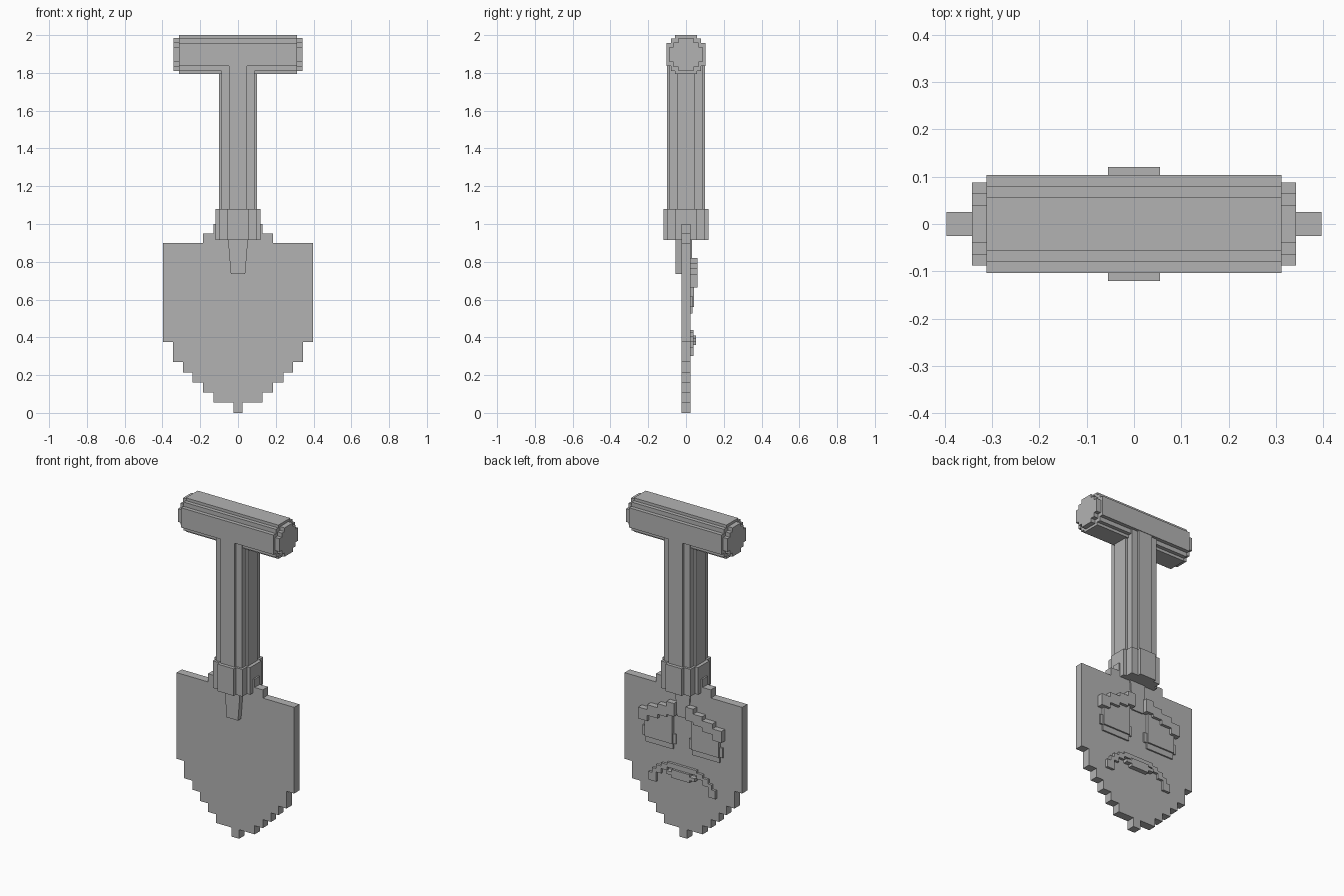
import bpy
import bmesh
from mathutils import Vector

cube = bpy.data.objects.get("Cube")
if cube:
    bpy.data.objects.remove(cube, do_unlink=True)

GREY = (0.45, 0.45, 0.45, 1.0)
grey = bpy.data.materials.new("plain grey")
grey.use_nodes = True
grey.diffuse_color = GREY
grey.node_tree.nodes["Principled BSDF"].inputs["Base Color"].default_value = GREY

# Where the outline's two coordinates and the depth go, per extrusion axis
PLACE = {
    "x": lambda a, b, d: Vector((d, a, b)),
    "y": lambda a, b, d: Vector((a, d, b)),
    "z": lambda a, b, d: Vector((a, b, d)),
}


def prism(name, outline, axis, low, high, centre=(0, 0, 0)):
    """Extrude a flat outline along an axis."""
    place = PLACE[axis]
    bm = bmesh.new()
    face = bm.faces.new([bm.verts.new(place(a, b, low)) for a, b in outline])
    grown = bmesh.ops.extrude_face_region(bm, geom=[face])
    moved = [v for v in grown["geom"] if isinstance(v, bmesh.types.BMVert)]
    bmesh.ops.translate(bm, verts=moved, vec=place(0, 0, high - low))
    bmesh.ops.recalc_face_normals(bm, faces=bm.faces)
    mesh = bpy.data.meshes.new(name)
    bm.to_mesh(mesh)
    bm.free()
    mesh.materials.append(grey)
    obj = bpy.data.objects.new(name, mesh)
    obj.location = centre
    bpy.context.collection.objects.link(obj)
    return obj


def stepped_round(steps):
    """Stair-stepped round section from (half width, half height) steps."""
    quarter, last = [], None
    for w, h in steps:
        if last is not None:
            quarter.append((w, last))
        quarter.append((w, h))
        last = h
    half = quarter + [(-a, b) for a, b in reversed(quarter)]
    return half + [(-a, -b) for a, b in half]


def stepped_stack(base, rows):
    """Symmetric stack of (half width, top height) rows above a base."""
    side, low = [], base
    for w, top in rows:
        side += [(w, low), (w, top)]
        low = top
    return side + [(-a, b) for a, b in reversed(side)]


def stairs(columns):
    """Outline through (start, end, bottom, top) columns, side by side."""
    upper, lower = [], []
    for start, end, bottom, top in columns:
        upper += [(start, top), (end, top)]
        lower += [(start, bottom), (end, bottom)]
    return upper + lower[::-1]


def mirrored(obj):
    obj.modifiers.new("Mirror", "MIRROR").use_axis[0] = True
    return obj


# Blade with a stepped point and shoulders
prism("blade", stepped_stack(0, [
    (0.025, 0.055), (0.13, 0.108), (0.185, 0.16), (0.24, 0.215),
    (0.29, 0.27), (0.345, 0.375), (0.396, 0.9), (0.185, 0.95), (0.13, 1.0),
]), "y", -0.025, 0.025)

# Collar, shaft and tang
prism("collar", stepped_round([(0.12, 0.055), (0.1, 0.1), (0.055, 0.12)]),
      "z", 0.915, 1.08)
prism("shaft", stepped_round([(0.1, 0.047), (0.087, 0.087), (0.047, 0.1)]),
      "z", 0.95, 1.9)
tang = [(-0.038, 0.735), (0.038, 0.735), (0.053, 0.92), (-0.053, 0.92)]
prism("front_tang", tang, "y", -0.055, -0.02)
prism("back_tang", tang, "y", 0.02, 0.033)

# Cross grip with a smaller cap at each end
prism("grip", stepped_round([(0.103, 0.06), (0.08, 0.086), (0.057, 0.103)]),
      "x", -0.312, 0.312, (0, 0, 1.897))
cap = stepped_round([(0.088, 0.04), (0.065, 0.065), (0.04, 0.088)])
for side, low, high in (("right", -0.342, -0.31), ("left", 0.31, 0.342)):
    prism(side + "_grip_cap", cap, "x", low, high, (0, 0, 1.897))

# Sad eyebrows and eyes on the back of the blade
mirrored(prism("eyebrows", stairs([
    (0.04, 0.09, 0.74, 0.82), (0.09, 0.15, 0.725, 0.79),
    (0.15, 0.22, 0.7, 0.765), (0.22, 0.28, 0.665, 0.735),
]), "y", 0.02, 0.06))
mirrored(prism("eyes", stairs([
    (0.065, 0.16, 0.56, 0.75), (0.16, 0.25, 0.56, 0.72),
]), "y", 0.02, 0.043))
mirrored(prism("eye_bags", stairs([
    (0.045, 0.065, 0.56, 0.62), (0.065, 0.25, 0.525, 0.62),
    (0.25, 0.27, 0.56, 0.62),
]), "y", 0.02, 0.034))

# Frowning mouth and lower lip
mirrored(prism("mouth", stairs([
    (0, 0.1, 0.41, 0.44), (0.1, 0.14, 0.39, 0.425),
    (0.14, 0.175, 0.36, 0.405), (0.175, 0.2, 0.3, 0.38),
    (0.2, 0.225, 0.3, 0.35),
]), "y", 0.02, 0.04))
mirrored(prism("lower_lip", stairs([
    (0, 0.06, 0.36, 0.41), (0.06, 0.095, 0.375, 0.395),
]), "y", 0.02, 0.053))
